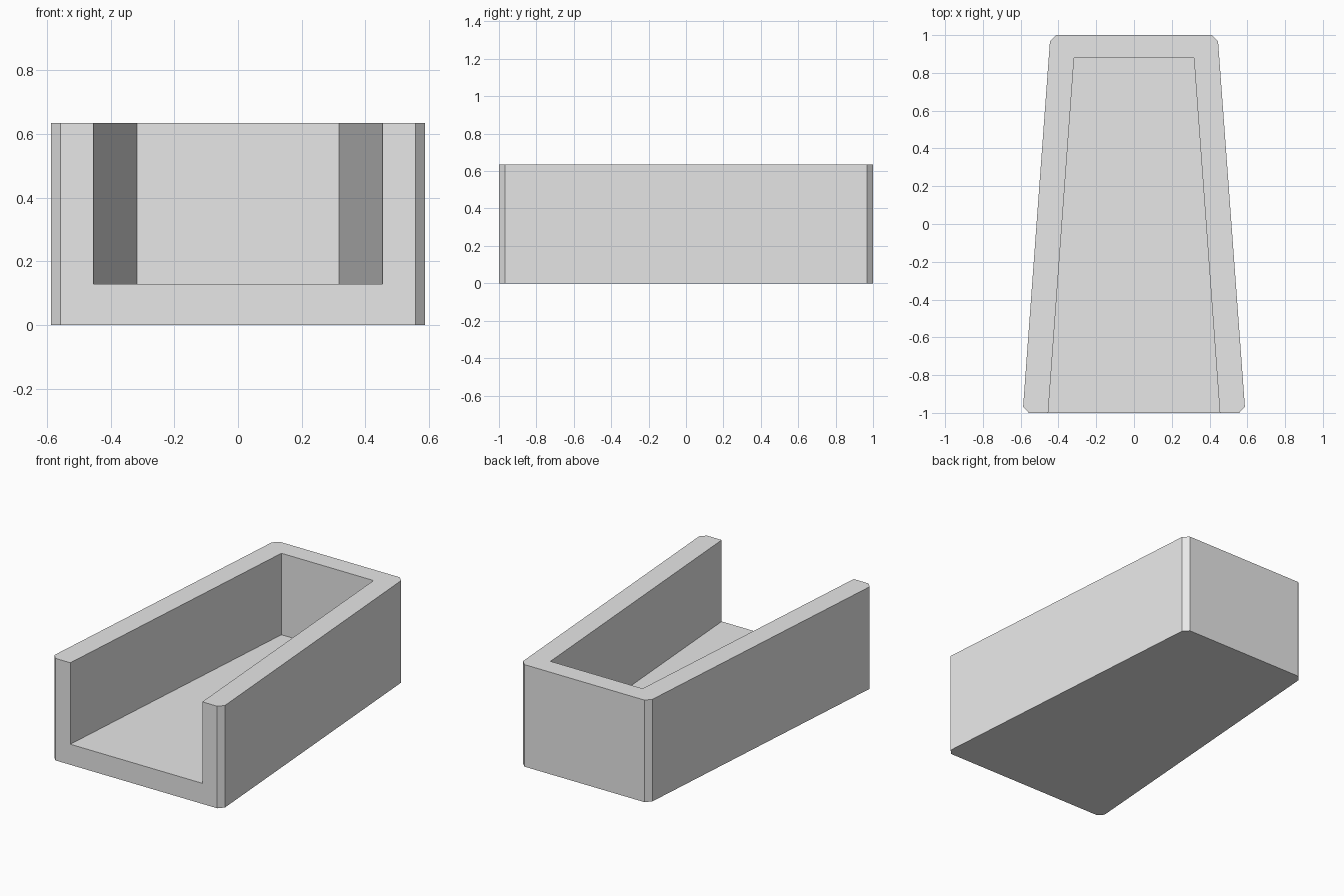
import bpy
import bmesh

if "Cube" in bpy.data.objects:
    bpy.data.objects.remove(bpy.data.objects["Cube"])


def prism(name, half_outline, z0, z1):
    """Extrude an outline given by its right half, mirrored in x."""
    outline = half_outline + [(-x, y) for x, y in reversed(half_outline)]
    bm = bmesh.new()
    base = bm.faces.new([bm.verts.new((x, y, z0)) for x, y in outline])
    top = bmesh.ops.extrude_face_region(bm, geom=[base])["geom"]
    bmesh.ops.translate(bm, vec=(0, 0, z1 - z0),
                        verts=[v for v in top if isinstance(v, bmesh.types.BMVert)])
    bmesh.ops.recalc_face_normals(bm, faces=bm.faces)
    mesh = bpy.data.meshes.new(name)
    bm.to_mesh(mesh)
    bm.free()
    obj = bpy.data.objects.new(name, mesh)
    bpy.context.collection.objects.link(obj)
    return obj


HEIGHT, FLOOR = 0.635, 0.128

# Tapered block with chamfered vertical corners
tray = prism("tapered_tray",
             [(0.557, -1.0), (0.587, -0.967), (0.445, 0.967), (0.413, 1.0)],
             0, HEIGHT)

# Tapered pocket, open at the front and top
pocket = prism("pocket_cutter",
               [(0.469, -1.2), (0.317, 0.88)], FLOOR, HEIGHT + 0.2)
pocket.hide_render = True

cut = tray.modifiers.new("pocket", "BOOLEAN")
cut.operation = "DIFFERENCE"
cut.solver = "EXACT"
cut.object = pocket
bpy.context.view_layer.objects.active = tray
bpy.ops.object.modifier_apply(modifier=cut.name)
bpy.data.objects.remove(pocket)

# Single flat grey
grey = bpy.data.materials.new("light_grey")
grey.diffuse_color = (0.8, 0.8, 0.8, 1)
grey.use_nodes = True
grey.node_tree.nodes["Principled BSDF"].inputs["Base Color"].default_value = grey.diffuse_color
tray.data.materials.clear()
tray.data.materials.append(grey)
